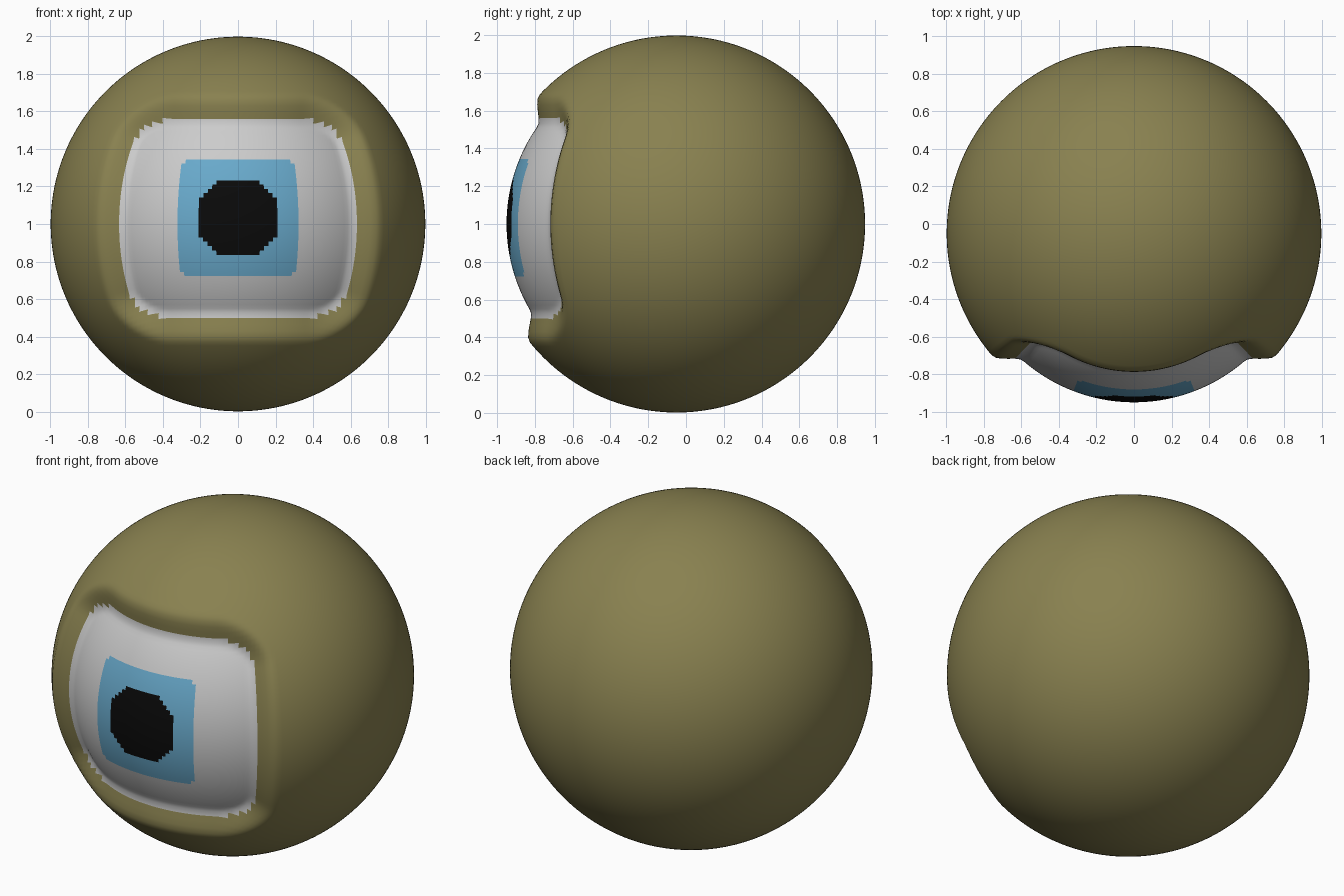
import bpy, bmesh
from math import sin, cos, radians, hypot

if "Cube" in bpy.data.objects:
    bpy.data.objects.remove(bpy.data.objects["Cube"])

CENTRE_Y, CENTRE_Z = -0.05, 1.0
LAT0 = 2.25            # latitude of the middle of the eye, degrees
SEG, RINGS = 240, 120  # 1.5 degree grid, gives the stepped outlines
STEP = 360 / SEG

# half width, half height, corner cut width, corner cut height (degrees)
OPENING = (43.5, 35.25, 16, 10)
IRIS = (21, 21, 5, 5)
PUPIL = (13.5, 13.5, 8.5, 7)


def dist(lon, lat, shape):
    """Signed angular distance to a round-cornered rectangle."""
    w, h, rx, ry = shape
    dx, dy = abs(lon) - w + rx, abs(lat - LAT0) - h + ry
    if dx > 0 and dy > 0:
        k = hypot(dx / rx, dy / ry)
        return (k - 1) * hypot(dx, dy) / k
    return max(dx - rx, dy - ry)


def in_octagon(lon, lat, shape):
    """True inside a rectangle with straight-cut corners."""
    w, h, cx, cy = shape
    ax, ay = abs(lon), abs(lat - LAT0)
    return ax < w and ay < h and (ax - w) / cx + (ay - h) / cy < -1 + 0.05


def region(lon, lat):
    if in_octagon(lon, lat, PUPIL):
        return "pupil"
    if dist(lon, lat, IRIS) < 0:
        return "iris"
    return "eye_white" if dist(lon, lat, OPENING) < 0 else "skin"


def point(lon, lat):
    # radius rises from the sunken eye to the outer ball over a soft rim
    t = min(1, max(0, (dist(lon, lat, OPENING) + 2.5) / 8.5))
    r = 0.9 + 0.098 * t * t * (3 - 2 * t)
    a, b = radians(lon), radians(lat)
    return (r * cos(b) * sin(a), CENTRE_Y - r * cos(b) * cos(a),
            CENTRE_Z + r * sin(b))


def build(name, colour=None):
    bm = bmesh.new()
    verts = {}

    def vert(i, j):
        key = (0 if j in (0, RINGS) else i % SEG, j)
        if key not in verts:
            verts[key] = bm.verts.new(point(-180 + key[0] * STEP, -90 + j * STEP))
        return verts[key]

    for j in range(RINGS):
        for i in range(SEG):
            if region(-180 + (i + .5) * STEP, -90 + (j + .5) * STEP) != name:
                continue
            corners = [vert(i, j), vert(i + 1, j), vert(i + 1, j + 1), vert(i, j + 1)]
            bm.faces.new(list(dict.fromkeys(corners))).smooth = True
    mesh = bpy.data.meshes.new(name)
    bm.to_mesh(mesh)
    bm.free()
    if colour:
        mat = bpy.data.materials.new(name)
        mat.diffuse_color = (*colour, 1)
        mat.use_nodes = True
        mat.node_tree.nodes["Principled BSDF"].inputs["Base Color"].default_value = mat.diffuse_color
        mesh.materials.append(mat)
    bpy.context.collection.objects.link(bpy.data.objects.new(name, mesh))


# Ball with lid rim, then the three patches of the eye
build("skin", (0.25, 0.22, 0.08))
build("eye_white")
build("iris", (0.14, 0.40, 0.60))
build("pupil", (0.003, 0.003, 0.003))
